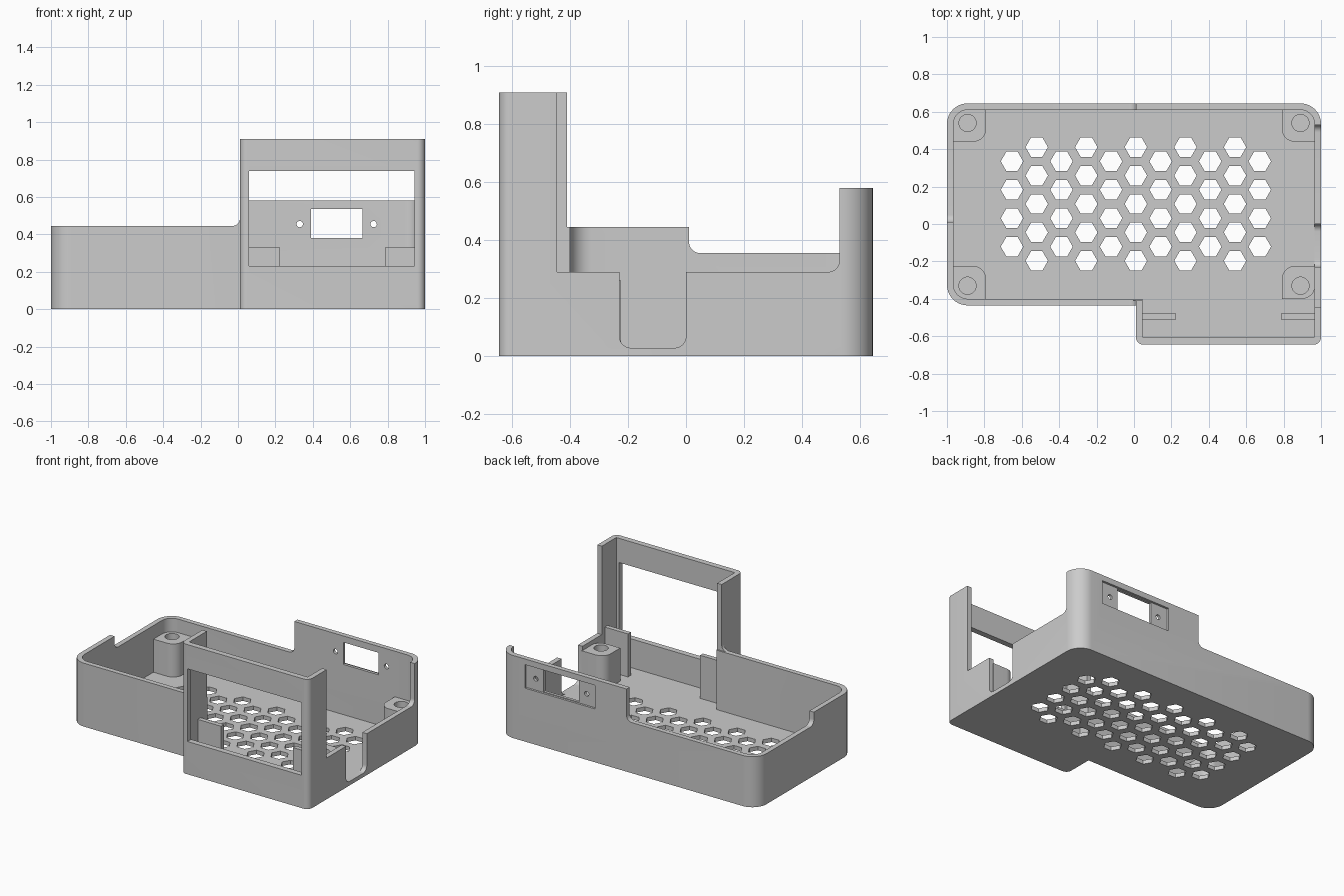
import bpy, bmesh, math
from mathutils import Vector

if "Cube" in bpy.data.objects:
    bpy.data.objects.remove(bpy.data.objects["Cube"], do_unlink=True)

grey = bpy.data.materials.new("plain_grey")
grey.use_nodes = True
COLOUR = (0.6, 0.6, 0.6, 1)
grey.diffuse_color = COLOUR
grey.node_tree.nodes["Principled BSDF"].inputs["Base Color"].default_value = COLOUR


def rounded(points, steps=10):
    """Turn (a, b, radius) corners into an outline with filleted corners."""
    out = []
    for i, (a, b, r) in enumerate(points):
        p = Vector((a, b))
        if not r:
            out.append(p)
            continue
        before = (Vector(points[i - 1][:2]) - p).normalized()
        after = (Vector(points[(i + 1) % len(points)][:2]) - p).normalized()
        centre = p + r * (before + after)
        for k in range(steps + 1):
            t = math.pi / 2 * k / steps
            out.append(centre - r * (after * math.cos(t) + before * math.sin(t)))
    return out


def ring(a, b, radius, count):
    return [Vector((a + radius * math.cos(math.tau * k / count),
                    b + radius * math.sin(math.tau * k / count))) for k in range(count)]


def rect(a0, a1, b0, b1):
    return rounded([(a0, b0, 0), (a1, b0, 0), (a1, b1, 0), (a0, b1, 0)])


def prism(name, outlines, lo, hi, axis="z"):
    """Extrude one or more outlines along an axis into a closed solid."""
    place = {"x": lambda p, h: (h, p.x, p.y),
             "y": lambda p, h: (p.x, h, p.y),
             "z": lambda p, h: (p.x, p.y, h)}[axis]
    bm = bmesh.new()
    for outline in outlines:
        low = [bm.verts.new(place(p, lo)) for p in outline]
        high = [bm.verts.new(place(p, hi)) for p in outline]
        bm.faces.new(low)
        bm.faces.new(high)
        for i in range(len(low)):
            j = (i + 1) % len(low)
            bm.faces.new((low[i], low[j], high[j], high[i]))
    bmesh.ops.recalc_face_normals(bm, faces=bm.faces)
    mesh = bpy.data.meshes.new(name)
    bm.to_mesh(mesh)
    bm.free()
    mesh.materials.append(grey)
    obj = bpy.data.objects.new(name, mesh)
    bpy.context.collection.objects.link(obj)
    return obj


def activate(obj):
    bpy.ops.object.select_all(action="DESELECT")
    obj.select_set(True)
    bpy.context.view_layer.objects.active = obj


def cut(target, outlines, lo, hi, axis="z"):
    cutter = prism("cutter", outlines, lo, hi, axis)
    cutter.hide_render = True
    mod = target.modifiers.new("cut", "BOOLEAN")
    mod.operation, mod.solver, mod.object = "DIFFERENCE", "EXACT", cutter
    activate(target)
    bpy.ops.object.modifier_apply(modifier=mod.name)
    bpy.data.objects.remove(cutter, do_unlink=True)


def smooth(obj):
    activate(obj)
    bpy.ops.object.shade_smooth_by_angle(angle=math.radians(30))


FLOOR, TOP, FILLET = 0.028, 0.91, 0.04

# Tray: outer block hollowed out
tray = prism("tray", [rounded([
    (-1, 0.645, 0.11), (1, 0.645, 0.11), (1, -0.645, 0.04),
    (0.01, -0.645, 0.04), (0.01, -0.435, 0), (-1, -0.435, 0.11)])], 0, TOP)
cut(tray, [rounded([
    (-0.965, 0.61, 0.075), (0.965, 0.61, 0.075), (0.965, -0.605, 0),
    (0.045, -0.605, 0), (0.045, -0.4, 0), (-0.965, -0.4, 0.075)])], FLOOR, 1.2)


def notch(start, end, bottom, radius_start=0, radius_end=0):
    """Open-topped cut outline."""
    return [rounded([(start, bottom, radius_start), (end, bottom, radius_end),
                     (end, 1.2, 0), (start, 1.2, 0)])]


# Stepped rim heights
cut(tray, notch(-1.1, 0.01, 0.445, 0, FILLET), -0.5, 0.4, "y")   # front left
cut(tray, notch(-0.1, 0.5, 0.445), -0.41, 0.4, "y")              # end of display side
cut(tray, notch(0.01, 0.9, 0.355, FILLET, 0), -1.1, -0.5, "x")   # left side
cut(tray, notch(-1.1, 0.01, 0.355, 0, FILLET), 0.4, 1, "y")      # back left
cut(tray, notch(-1.2, 1.2, 0.58), 0.4, 1, "y")                   # back right
cut(tray, notch(-0.445, 0.53, 0.29, 0, FILLET), 0.5, 1.1, "x")   # right side
cut(tray, notch(-0.23, 0, FLOOR, FILLET, FILLET), 0.955, 1.1, "x")  # cable slot

# Display window, connector opening and its outer recess
cut(tray, [rect(0.06, 0.945, 0.23, 0.74)], -0.7, -0.55, "y")
cut(tray, [rect(0.255, 0.8, 0.375, 0.54)], 0.63, 0.7, "y")
cut(tray, [rect(0.39, 0.665, 0.38, 0.535),
           ring(0.33, 0.455, 0.017, 20), ring(0.725, 0.455, 0.017, 20)], 0.55, 0.7, "y")

# Honeycomb vents
vents = []
for col in range(11):
    count = 5 if col % 2 else 4
    for row in range(count):
        vents.append(ring(0.01 + (col - 5) * 0.1325,
                          0.107 + (row - (count - 1) / 2) * 0.152, 0.06, 6))
cut(tray, vents, -0.1, 0.1)
smooth(tray)

# Corner screw posts
for side, sx in (("left", 1), ("right", -1)):
    for end, outer, inner, hole in (("back", 0.613, 0.44, 0.54), ("front", -0.4, -0.225, -0.33)):
        post = prism(f"{end}_{side}_post", [rounded([
            (sx * 0.968, outer, 0.07), (sx * 0.968, inner, 0),
            (sx * 0.79, inner, 0.07), (sx * 0.79, outer, 0)])], 0.01, 0.26)
        cut(post, [ring(sx * 0.89, hole, 0.046, 32)], 0.06, 0.5)
        smooth(post)

# Display retaining tabs
prism("inner_tab", [rect(0.04, 0.225, -0.51, -0.478)], 0.01, 0.33)
prism("outer_tab", [rect(0.785, 0.97, -0.51, -0.478)], 0.01, 0.33)
